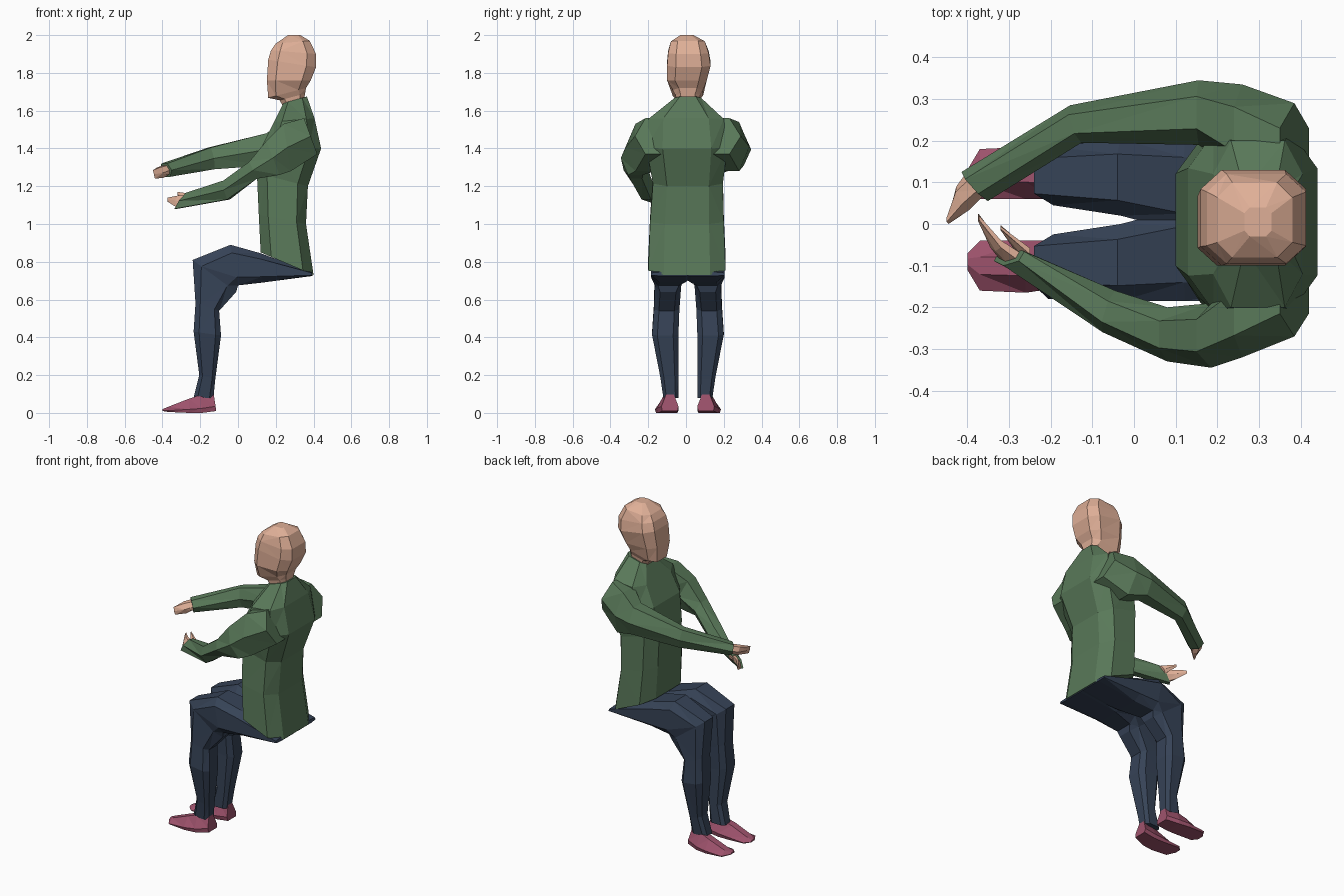
import bpy, bmesh

# Cross-section profiles: (along front/top-to-back/bottom, across y), both -1..1
OCT = [(1, .6), (.6, 1), (-.6, 1), (-1, .6), (-1, -.6), (-.6, -1), (.6, -1), (1, -.6)]
HEX = [(1, .5), (0, 1), (-1, .5), (-1, -.5), (0, -1), (1, -.5)]
TRAP = [(1, .35), (-.5, 1), (-1, .9), (-1, -.9), (-.5, -1), (1, -.35)]


def material(name, rgb):
    m = bpy.data.materials.new(name)
    m.diffuse_color = (*rgb, 1)
    return m


SKIN = material("skin", (0.74, 0.43, 0.31))
GREEN = material("green_cloth", (0.10, 0.19, 0.10))
NAVY = material("navy_cloth", (0.037, 0.056, 0.095))
PINK = material("pink_shoe", (0.34, 0.085, 0.15))


def loft(name, rings, profile, mat, flip=False):
    """Ring = (px, pz, qx, qz, y0, y1[, skew]): P is front/top, Q is back/bottom."""
    bm = bmesh.new()
    loops = []
    for px, pz, qx, qz, y0, y1, *skew in rings:
        k = skew[0] if skew else 0
        loop = []
        for u, v in profile:
            t = (1 - u) / 2
            dy = v * (y1 - y0) / 2
            y = (y0 + y1) / 2 + dy
            loop.append(bm.verts.new((px + (qx - px) * t + k * dy,
                                      0.02 - y if flip else y,
                                      pz + (qz - pz) * t)))
        loops.append(loop)
    n = len(profile)
    for a, b in zip(loops, loops[1:]):
        for i in range(n):
            j = (i + 1) % n
            bm.faces.new((a[i], a[j], b[j], b[i]))
    bm.faces.new(loops[0])
    bm.faces.new(loops[-1])
    bmesh.ops.recalc_face_normals(bm, faces=bm.faces)
    bmesh.ops.triangulate(bm, faces=bm.faces)
    me = bpy.data.meshes.new(name)
    bm.to_mesh(me)
    bm.free()
    me.materials.append(mat)
    ob = bpy.data.objects.new(name, me)
    bpy.context.collection.objects.link(ob)
    return ob


# Jumper body
loft("jumper", [
    (0.12, 0.85, 0.40, 0.73, -0.20, 0.21),
    (0.11, 1.05, 0.36, 1.00, -0.19, 0.20),
    (0.10, 1.27, 0.37, 1.20, -0.175, 0.195),
    (0.13, 1.42, 0.44, 1.40, -0.21, 0.22),
    (0.19, 1.54, 0.405, 1.56, -0.20, 0.20),
    (0.24, 1.64, 0.365, 1.675, -0.06, 0.08)], OCT, GREEN)

# Head and neck
loft("head", [
    (0.24, 1.62, 0.35, 1.66, -0.05, 0.07),
    (0.22, 1.655, 0.355, 1.69, -0.055, 0.075),
    (0.16, 1.668, 0.36, 1.72, -0.07, 0.09),
    (0.153, 1.76, 0.385, 1.76, -0.10, 0.11),
    (0.16, 1.87, 0.413, 1.83, -0.10, 0.13),
    (0.175, 1.92, 0.413, 1.90, -0.095, 0.12),
    (0.20, 1.955, 0.38, 1.97, -0.08, 0.10),
    (0.265, 2.0, 0.33, 2.0, -0.03, 0.04)], OCT, SKIN)

# Sleeves: the left one is held higher than the right
loft("left_sleeve", [
    (0.35, 1.56, 0.42, 1.37, 0.05, 0.29),
    (0.24, 1.54, 0.28, 1.28, 0.12, 0.335),
    (0.15, 1.48, 0.16, 1.31, 0.19, 0.345),
    (-0.15, 1.405, -0.13, 1.29, 0.195, 0.285, -0.3),
    (-0.39, 1.32, -0.375, 1.25, 0.055, 0.125, -0.9)], HEX, GREEN)
loft("right_sleeve", [
    (0.35, 1.56, 0.42, 1.37, -0.27, -0.05),
    (0.24, 1.53, 0.28, 1.28, -0.32, -0.11),
    (0.15, 1.44, 0.22, 1.26, -0.345, -0.19),
    (0.06, 1.33, 0.10, 1.24, -0.33, -0.20),
    (-0.07, 1.23, -0.05, 1.13, -0.26, -0.16, 0.3),
    (-0.27, 1.165, -0.33, 1.08, -0.10, -0.055, 0.6)], HEX, GREEN)

# Hands and thumbs
loft("left_hand", [
    (-0.385, 1.31, -0.38, 1.26, 0.07, 0.12, -0.9),
    (-0.42, 1.30, -0.40, 1.245, 0.035, 0.09, -0.6),
    (-0.45, 1.285, -0.44, 1.24, 0.0, 0.02)], HEX, SKIN)
loft("left_thumb", [
    (-0.36, 1.30, -0.35, 1.26, 0.075, 0.115),
    (-0.40, 1.28, -0.395, 1.265, 0.035, 0.045)], HEX, SKIN)
loft("right_hand", [
    (-0.28, 1.15, -0.32, 1.09, -0.09, -0.06, 0.6),
    (-0.32, 1.15, -0.345, 1.10, -0.065, -0.03),
    (-0.372, 1.14, -0.375, 1.12, 0.005, 0.025)], HEX, SKIN)
loft("right_thumb", [
    (-0.25, 1.16, -0.28, 1.12, -0.08, -0.05),
    (-0.32, 1.17, -0.32, 1.155, -0.015, -0.003)], HEX, SKIN)

# Trouser legs (hip, thigh, knee, shin) and shoes, mirrored
for side, flip in (("left", False), ("right", True)):
    loft(side + "_trouser_leg", [
        (0.39, 0.745, 0.395, 0.725, -0.02, 0.205),
        (0.12, 0.845, 0.13, 0.69, -0.02, 0.205),
        (-0.04, 0.89, 0.0, 0.675, 0.02, 0.205),
        (-0.24, 0.81, -0.01, 0.64, 0.045, 0.185),
        (-0.225, 0.58, -0.10, 0.54, 0.055, 0.19),
        (-0.235, 0.43, -0.09, 0.41, 0.06, 0.20),
        (-0.205, 0.20, -0.12, 0.18, 0.06, 0.155),
        (-0.235, 0.08, -0.13, 0.08, 0.06, 0.14)], OCT, NAVY, flip)
    loft(side + "_shoe", [
        (-0.13, 0.11, -0.115, 0.01, 0.06, 0.15),
        (-0.20, 0.095, -0.19, 0.0, 0.06, 0.175),
        (-0.26, 0.075, -0.26, 0.0, 0.06, 0.185),
        (-0.37, 0.032, -0.37, 0.005, 0.06, 0.18),
        (-0.40, 0.02, -0.40, 0.01, 0.09, 0.13)], TRAP, PINK, flip)
